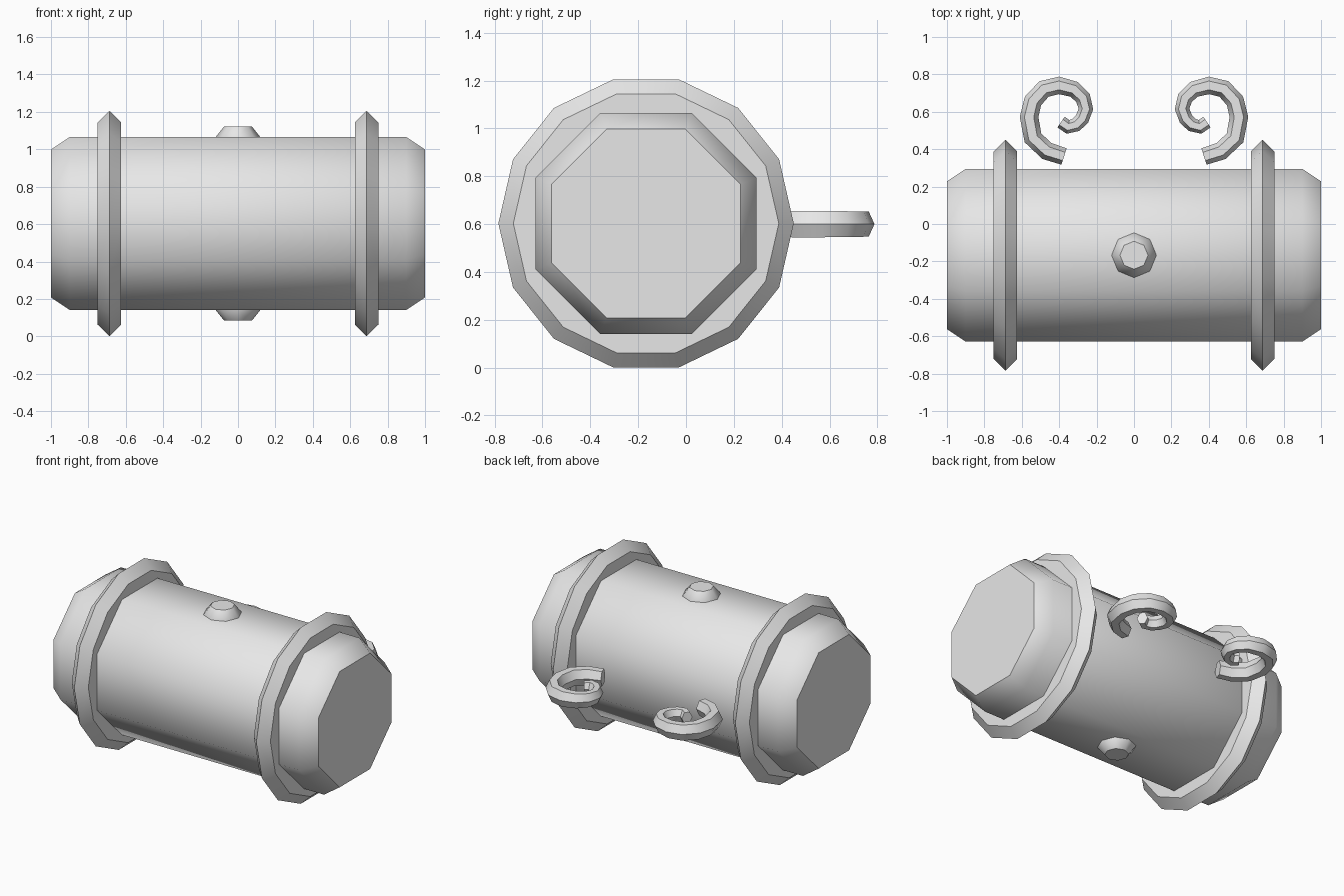
import bpy, bmesh, math
from mathutils import Vector

if "Cube" in bpy.data.objects:
    bpy.data.objects.remove(bpy.data.objects["Cube"])

CY, CZ = -0.167, 0.603   # barrel axis runs along x through this point

grey = bpy.data.materials.new("light_grey")
grey.diffuse_color = (0.8, 0.8, 0.8, 1)
grey.use_nodes = True
grey.node_tree.nodes["Principled BSDF"].inputs["Base Color"].default_value = grey.diffuse_color


def skin(name, rings, smooth_deg, closed=False):
    """Bridge a list of equal-length vertex rings into one solid."""
    bm = bmesh.new()
    vs = [[bm.verts.new(p) for p in r] for r in rings]
    n = len(vs[0])
    pairs = list(zip(vs, vs[1:])) + ([(vs[-1], vs[0])] if closed else [])
    for a, b in pairs:
        for i in range(n):
            j = (i + 1) % n
            bm.faces.new((a[i], a[j], b[j], b[i]))
    if not closed:
        bm.faces.new(vs[0])
        bm.faces.new(vs[-1])
    bmesh.ops.recalc_face_normals(bm, faces=bm.faces)
    me = bpy.data.meshes.new(name)
    bm.to_mesh(me)
    bm.free()
    me.materials.append(grey)
    me.shade_smooth()
    me.set_sharp_from_angle(angle=math.radians(smooth_deg))
    ob = bpy.data.objects.new(name, me)
    bpy.context.collection.objects.link(ob)
    return ob


def circle_x(x, r, n, phase=0.0):
    """Polygon around the barrel axis."""
    return [(x, CY + r * math.cos(phase + math.tau * i / n),
             CZ + r * math.sin(phase + math.tau * i / n)) for i in range(n)]


# Barrel: octagon with chamfered ends
skin("barrel", [circle_x(x, r, 8, math.pi / 8) for x, r in
                ((-1, 0.428), (-0.9, 0.5), (0.9, 0.5), (1, 0.428))], 50)

# Hoops: 14-sided bands with a pointed rim
for side, s in (("left", -1), ("right", 1)):
    profile = ((0.625, 0.42), (0.625, 0.555), (0.6875, 0.6175), (0.75, 0.555), (0.75, 0.42))
    skin(side + "_hoop", [circle_x(s * x, r, 14) for x, r in profile], 35, closed=True)

# Studs above and below the barrel
for place, s in (("top", 1), ("bottom", -1)):
    skin(place + "_stud",
         [[(r * math.cos(math.tau * i / 8), CY + r * math.sin(math.tau * i / 8), CZ + s * h)
           for i in range(8)] for h, r in ((0.44, 0.12), (0.462, 0.12), (0.518, 0.075))], 47)

# Curls at the back: hexagonal section swept along a flat spiral (x, y, radius)
SPIRAL = ((-.374, .361, .046), (-.465, .39, .049), (-.54, .46, .05), (-.561, .572, .05),
          (-.54, .658, .049), (-.481, .722, .048), (-.401, .741, .047), (-.32, .72, .044),
          (-.273, .674, .042), (-.257, .615, .039), (-.278, .561, .038), (-.31, .53, .037),
          (-.353, .519, .037), (-.39, .545, .035))
SECTION = ((1, 0), (0.5, 1.1), (-0.5, 1.1), (-1, 0), (-0.5, -1.1), (0.5, -1.1))
for side, s in (("left", 1), ("right", -1)):
    rings = []
    for i, (x, y, r) in enumerate(SPIRAL):
        a = Vector(SPIRAL[max(i - 1, 0)][:2])
        b = Vector(SPIRAL[min(i + 1, len(SPIRAL) - 1)][:2])
        t = (b - a).normalized()
        nx, ny = -t.y, t.x
        rings.append([(s * (x + nx * u * r), y + ny * u * r, CZ - 0.003 + v * r)
                      for u, v in SECTION])
    skin(side + "_curl", rings, 42)
